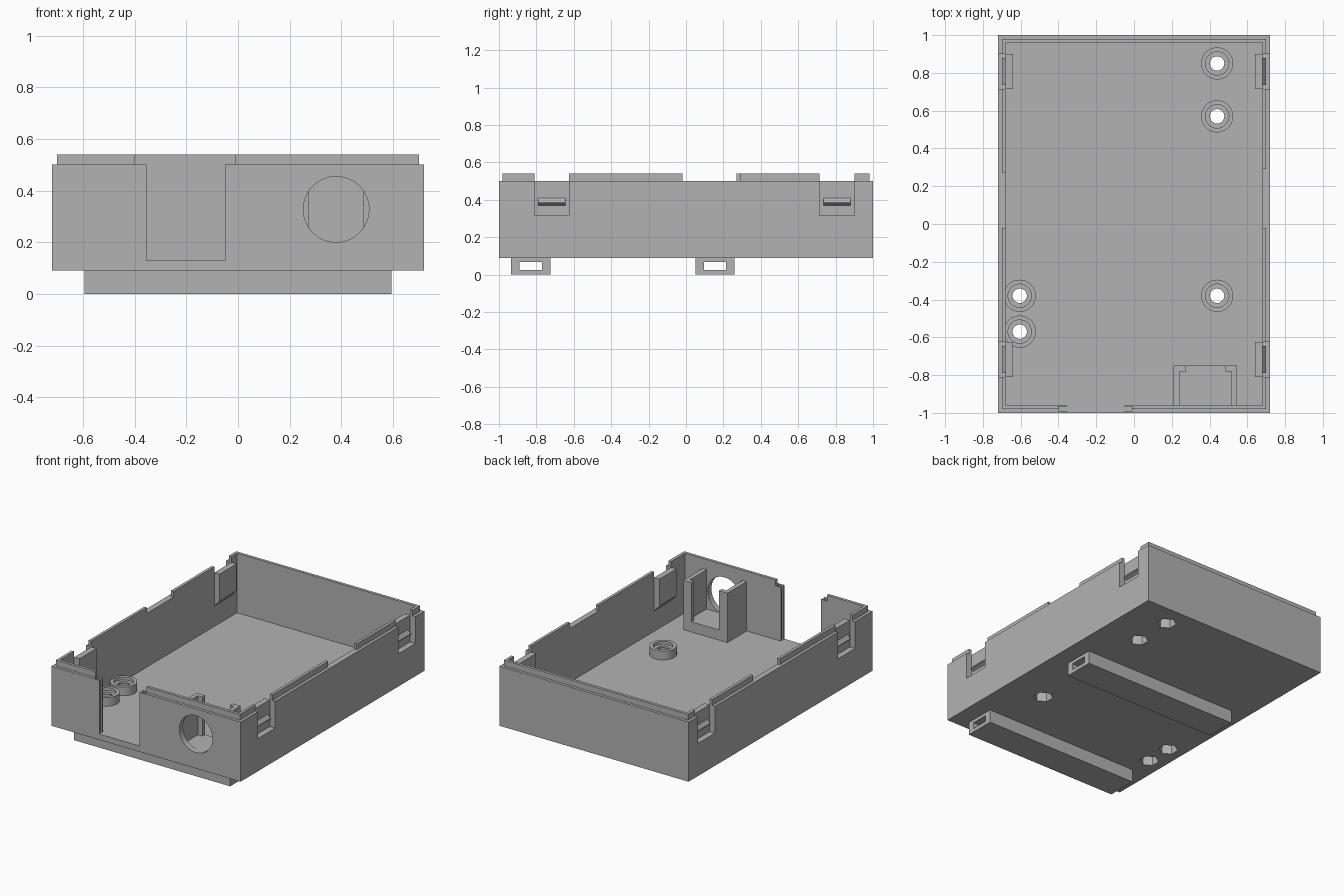
import bpy, bmesh, math
from mathutils import Matrix

if "Cube" in bpy.data.objects:
    bpy.data.objects.remove(bpy.data.objects["Cube"], do_unlink=True)

GREY = (0.45, 0.45, 0.45, 1)
mat = bpy.data.materials.new("plain grey")
mat.use_nodes = True
mat.diffuse_color = GREY
mat.node_tree.nodes["Principled BSDF"].inputs["Base Color"].default_value = GREY


def finish(name, bm):
    bmesh.ops.recalc_face_normals(bm, faces=bm.faces)
    mesh = bpy.data.meshes.new(name)
    bm.to_mesh(mesh)
    bm.free()
    mesh.materials.append(mat)
    ob = bpy.data.objects.new(name, mesh)
    bpy.context.collection.objects.link(ob)
    return ob


def box(name, x0, x1, y0, y1, z0, z1):
    bm = bmesh.new()
    bmesh.ops.create_cube(bm, size=1)
    for v in bm.verts:
        v.co.x = x1 if v.co.x > 0 else x0
        v.co.y = y1 if v.co.y > 0 else y0
        v.co.z = z1 if v.co.z > 0 else z0
    return finish(name, bm)


def cylinder(name, x, y, z0, z1, r, sides=48):
    bm = bmesh.new()
    bmesh.ops.create_cone(bm, cap_ends=True, segments=sides, radius1=r, radius2=r, depth=z1 - z0,
                          matrix=Matrix.Translation((x, y, (z0 + z1) / 2)))
    return finish(name, bm)


def prism(name, profile, y0, y1, side):
    """Extrude an x-z profile along y, mirrored to the given side."""
    bm = bmesh.new()
    face = bm.faces.new([bm.verts.new((side * x, y0, z)) for x, z in profile])
    new = bmesh.ops.extrude_face_region(bm, geom=[face])["geom"]
    bmesh.ops.translate(bm, vec=(0, y1 - y0, 0), verts=[g for g in new if isinstance(g, bmesh.types.BMVert)])
    return finish(name, bm)


def cut(ob, cutters):
    bpy.context.view_layer.objects.active = ob
    for c in cutters:
        mod = ob.modifiers.new("cut", "BOOLEAN")
        mod.operation, mod.solver, mod.object = "DIFFERENCE", "EXACT", c
        bpy.ops.object.modifier_apply(modifier=mod.name)
        bpy.data.objects.remove(c, do_unlink=True)


def smooth(ob):
    bpy.ops.object.select_all(action="DESELECT")
    ob.select_set(True)
    bpy.context.view_layer.objects.active = ob
    bpy.ops.object.shade_smooth_by_angle(angle=math.radians(30))


W, IN, LIP = 0.72, 0.68, 0.70           # outer, inner and lip half widths
FLOOR, RIM, TOP = 0.13, 0.5, 0.54
POSTS = [(0.44, 0.85), (0.44, 0.57), (0.44, -0.38), (-0.605, -0.38), (-0.605, -0.57)]
CLIPS = [(-0.81, -0.625), (0.715, 0.9)]

# Open tray with a front doorway, its panel groove and a round port
tray = box("tray", -W, W, -1, 1, 0.09, RIM)
port = cylinder("port_cutter", 0, 0, -0.1, 0.1, 0.127, 64)
port.data.transform(Matrix.Translation((0.38, -1, 0.327)) @ Matrix.Rotation(math.pi / 2, 4, "X"))
cutters = [box("cavity", -IN, IN, -0.96, 0.96, FLOOR, 0.8),
           box("doorway", -0.355, -0.05, -1.1, -0.9, FLOOR, 0.8),
           box("groove", -0.4, -0.01, -0.99, -0.97, FLOOR, 0.8), port]
for y0, y1 in CLIPS:
    for s in (-1, 1):
        xs = sorted((s * 0.6, s * 0.8))
        cutters.append(box("notch", *xs, y0, y1, 0.315, 0.8))


# Nut pockets and screw holes
def screw_cutters(x, y):
    return [cylinder("nut_pocket", x, y, 0.05, 0.155, 0.062, 6),
            cylinder("screw_hole", x, y, 0, 0.4, 0.038)]


for x, y in POSTS:
    cutters += screw_cutters(x, y)
cut(tray, cutters)
smooth(tray)

# Screw posts with recessed tops
for i, (x, y) in enumerate(POSTS):
    post = cylinder(f"screw_post_{i + 1}", x, y, FLOOR, 0.19, 0.085)
    cut(post, screw_cutters(x, y) + [cylinder("recess", x, y, 0.17, 0.3, 0.062)])
    smooth(post)

# Raised lip, broken by the doorway, clips and side gaps
box("lip_back", -LIP, LIP, 0.96, 0.98, RIM, TOP)
box("lip_front_right", -LIP, -0.4, -0.98, -0.96, RIM, TOP)
box("lip_front_left", -0.01, LIP, -0.98, -0.96, RIM, TOP)
for side, s, gap_end in (("left", 1, 0.29), ("right", -1, 0.27)):
    xs = sorted((s * IN, s * LIP))
    runs = [(-0.96, -0.81), (-0.625, -0.02), (gap_end, 0.715), (0.9, 0.96)]
    for i, (y0, y1) in enumerate(runs):
        box(f"lip_{side}_{i + 1}", *xs, y0, y1, RIM, TOP)
    # Clip pockets standing inside each notch, with a small catch
    for i, (y0, y1) in enumerate(CLIPS):
        prism(f"clip_{side}_{i + 1}", [(0.64, RIM), (IN, RIM), (IN, 0.27), (0.64, 0.315)], y0, y1, s)
        prism(f"catch_{side}_{i + 1}", [(IN, 0.41), (LIP, 0.385), (LIP, 0.38), (IN, 0.37)],
              y0 + 0.02, y1 - 0.02, s)

# Socket holder behind the port
holder = box("socket_holder", 0.21, 0.545, -0.96, -0.75, FLOOR, 0.47)
cut(holder, [box("slot", 0.24, 0.515, -1.1, -0.78, 0.2, 0.8),
             box("mouth", 0.275, 0.485, -0.85, -0.6, 0.2, 0.8)])

# Hollow strap rails under the floor
for name, y0, y1 in (("front_rail", -0.935, -0.725), ("rear_rail", 0.05, 0.26)):
    rail = box(name, -0.595, 0.595, y0, y1, 0, 0.09)
    cut(rail, [box("channel", -0.8, 0.8, y0 + 0.045, y1 - 0.045, 0.025, 0.068)])
